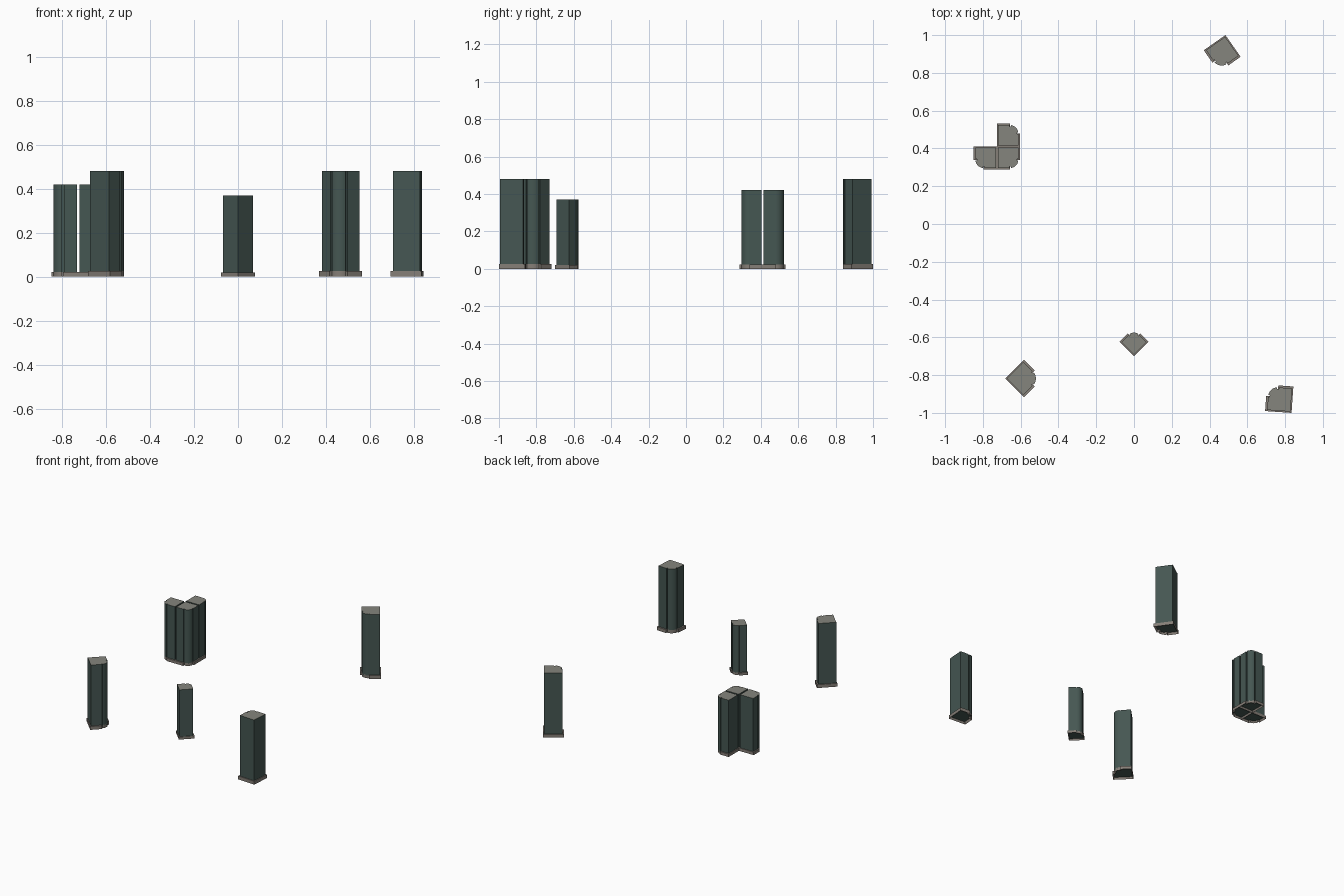
import bpy, bmesh, math
from mathutils import Matrix, Vector

if "Cube" in bpy.data.objects:
    bpy.data.objects.remove(bpy.data.objects["Cube"])


def material(name, rgb):
    m = bpy.data.materials.new(name)
    m.diffuse_color = (*rgb, 1)
    m.use_nodes = True
    m.node_tree.nodes["Principled BSDF"].inputs["Base Color"].default_value = m.diffuse_color
    return m


GREEN = material("dark green cladding", (0.060, 0.095, 0.085))
ROOF = material("grey roof", (0.235, 0.235, 0.205))
STONE = material("warm grey plinth", (0.235, 0.210, 0.185))

# Unit plans: square corner at the origin, rounded corner towards +x +y
LO, ARM, EDGE, GAP = 0.045, 0.57, 0.925, 0.035


def arc(cx, r, a0, a1, n):
    return [(cx + r * math.cos(math.radians(a0 + (a1 - a0) * i / n)),
             cx + r * math.sin(math.radians(a0 + (a1 - a0) * i / n))) for i in range(n + 1)]


BULGE = arc(ARM, EDGE - ARM, 6, 84, 10)
TOWER = ([(LO, LO), (EDGE, LO), (EDGE, ARM - GAP), (EDGE - 0.06, ARM - GAP), (EDGE - 0.06, ARM + 0.037)]
         + BULGE
         + [(ARM + 0.037, EDGE - 0.06), (ARM - GAP, EDGE - 0.06), (ARM - GAP, EDGE), (LO, EDGE)])
FOOT = ([(0, 0), (1, 0), (1, ARM), (EDGE - 0.06, ARM), (EDGE - 0.06, ARM + 0.037)]
        + BULGE
        + [(ARM + 0.037, EDGE - 0.06), (ARM, EDGE - 0.06), (ARM, 1), (0, 1)])


def prism(name, plan, z0, z1, mats, matrix, recess=0):
    """Extrude a plan upwards; optionally hollow it out from below."""
    bm = bmesh.new()
    base = bm.faces.new([bm.verts.new((x, y, z0)) for x, y in plan])
    ext = bmesh.ops.extrude_face_region(bm, geom=[base], use_keep_orig=True)
    for v in ext["geom"]:
        if isinstance(v, bmesh.types.BMVert):
            v.co.z = z1
    bmesh.ops.recalc_face_normals(bm, faces=bm.faces)
    if recess:
        bottom = min(bm.faces, key=lambda f: f.calc_center_median().z)
        bmesh.ops.inset_region(bm, faces=[bottom], thickness=0.06, use_even_offset=True)
        for v in bottom.verts:
            v.co.z += recess
    bm.normal_update()
    if len(mats) > 1:
        for f in bm.faces:
            f.material_index = 1 if f.normal.z > 0.5 else 0
    bm.transform(matrix)
    me = bpy.data.meshes.new(name)
    bm.to_mesh(me)
    bm.free()
    for m in mats:
        me.materials.append(m)
    ob = bpy.data.objects.new(name, me)
    bpy.context.collection.objects.link(ob)
    bpy.context.view_layer.objects.active = ob
    ob.select_set(True)
    bpy.ops.object.shade_smooth_by_angle(angle=math.radians(30))
    ob.select_set(False)


def pillar(name, x, y, angle, height):
    """Pillar whose square corner sits at x, y; angle turns its first side."""
    s = 0.292 * height
    k = height / s
    mat = (Matrix.Translation((x, y, 0)) @ Matrix.Rotation(math.radians(angle), 4, 'Z')
           @ Matrix.Scale(s, 4))
    prism(name + "_plinth", FOOT, 0, 0.052 * k, [STONE], mat, recess=0.035 * k)
    prism(name + "_tower", TOWER, 0.03 * k, k, [GREEN, ROOF], mat)


# Cluster of three pillars back to back
for i, a in enumerate((0, 180, 270)):
    pillar(f"cluster_pillar_{i + 1}", -0.726, 0.41, a, 0.42)

# Free-standing pillars
pillar("back_pillar", 0.484, 1.0, 215, 0.48)
pillar("right_pillar", 0.834, -1.0, 86, 0.48)
pillar("left_pillar", -0.682, -0.818, -45, 0.48)
pillar("centre_pillar", 0.0, -0.70, 45, 0.37)
